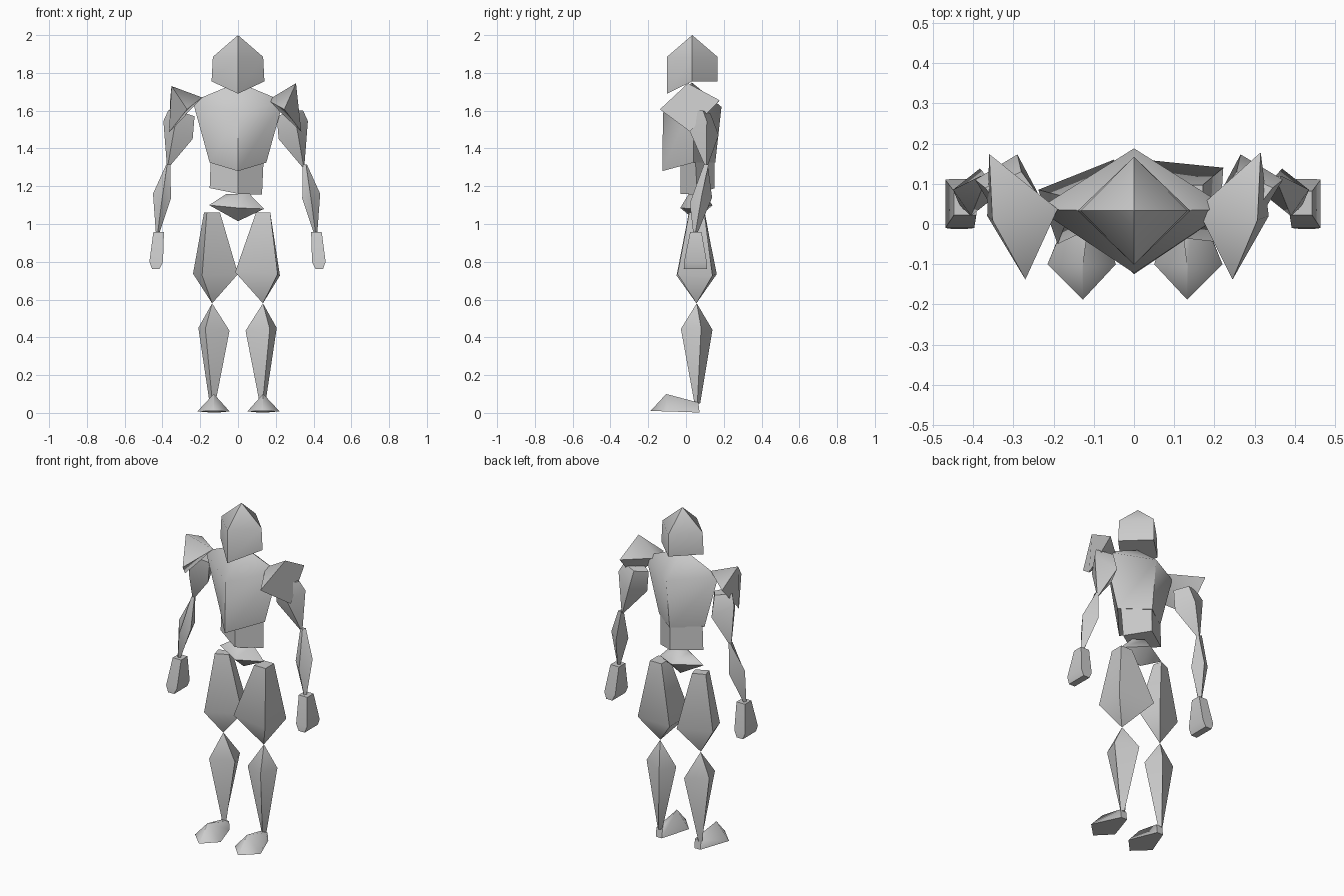
import bpy, bmesh
from math import radians


def loft(name, rings, side=1, dx=0.0):
    """Skin a stack of 4-point rings; a 1-point ring makes a tip. side=-1 mirrors in x."""
    bm = bmesh.new()
    loops = [[bm.verts.new((side * (x + dx), y, z)) for x, y, z in r] for r in rings]
    for a, b in zip(loops, loops[1:]):
        for i in range(4):
            j = (i + 1) % 4
            quad = [a[i % len(a)], a[j % len(a)], b[j % len(b)], b[i % len(b)]]
            bm.faces.new(list(dict.fromkeys(quad)))
    for end in (loops[0], loops[-1]):
        if len(end) > 2:
            bm.faces.new(end)
    bmesh.ops.recalc_face_normals(bm, faces=bm.faces[:])
    me = bpy.data.meshes.new(name)
    bm.to_mesh(me)
    bm.free()
    ob = bpy.data.objects.new(name, me)
    bpy.context.collection.objects.link(ob)
    ob.select_set(True)
    bpy.context.view_layer.objects.active = ob
    return ob


def diamond(cx, cy, rx, ry, z, dz=0.0):
    """Corners: right, back, left, front (front lifted by dz)."""
    return [(cx + rx, cy, z), (cx, cy + ry, z), (cx - rx, cy, z), (cx, cy - ry, z + dz)]


def box(cx, cy, rx, ry, z):
    return [(cx + rx, cy + ry, z), (cx - rx, cy + ry, z),
            (cx - rx, cy - ry, z), (cx + rx, cy - ry, z)]


# Head: faceted helmet with a pointed crown and a dropped chin
loft("head", [diamond(0, .033, .14, .134, 1.755, -.065),
              diamond(0, .033, .133, .134, 1.885), [(0, .033, 2.0)]])

# Torso: diamond section, wide at the shoulders
loft("torso", [
    [(.15, .04, 1.325), (0, .155, 1.325), (-.15, .04, 1.325), (0, -.125, 1.28)],
    [(.24, .037, 1.65), (0, .188, 1.62), (-.24, .037, 1.65), (0, -.122, 1.585)],
    [(0, .03, 1.75)]])

# Waist: slightly slanted diamond block tucked under the chest
loft("waist", [
    [(.127, .06, 1.155), (0, .152, 1.19), (-.15, .05, 1.19), (0, -.03, 1.16)],
    [(.135, .05, 1.33), (0, .15, 1.33), (-.145, .05, 1.33), (0, -.03, 1.33)]])

# Pelvis: flattened spindle
loft("pelvis", [
    [(0, .053, 1.015)],
    [(.138, .05, 1.08), (0, .14, 1.10), (-.153, .05, 1.10), (0, -.03, 1.085)],
    diamond(0, .055, .06, .04, 1.16)])

# Shoulder pads: tilted pyramids pointing inwards
loft("shoulder_pad_right", [
    [(.157, .037, 1.655)],
    [(.307, .01, 1.745), (.315, .178, 1.655), (.335, .02, 1.49), (.245, -.138, 1.607)]])
loft("shoulder_pad_left", [
    [(-.19, .037, 1.67)],
    [(-.352, .01, 1.73), (-.36, .174, 1.65), (-.365, .02, 1.485), (-.27, -.138, 1.607)]])

# Thighs: the two are turned a little differently
loft("thigh_right", [
    [(.132, .055, .58)],
    [(.222, .14, .727), (-.005, .163, .735), (-.015, -.02, .745), (.21, -.045, .735)],
    box(.133, .057, .038, .04, 1.06)])
loft("thigh_left", [
    [(-.137, .055, .58)],
    [(0, .04, .735), (-.05, .16, .735), (-.238, .085, .737), (-.19, -.05, .727)],
    [(-.095, .05, 1.06), (-.11, .1, 1.06), (-.18, .07, 1.06), (-.165, .015, 1.06)]])

for side, label in ((1, "right"), (-1, "left")):
    out = .005 if side < 0 else 0.0
    # Shin: long spindle
    loft("shin_" + label, [
        diamond(.13, .06, .015, .015, .05),
        [(.205, .08, .45), (.08, .14, .44), (.04, .035, .435), (.168, -.027, .445)],
        [(.132, .057, .58)]], side, out)
    # Foot: ridged wedge with a pointed toe
    loft("foot_" + label, [
        [(.15, .072, .002), (.11, .072, .002), (.11, .065, .055), (.15, .065, .055)],
        [(.22, -.1, .008), (.05, -.1, .008), (.132, -.105, .1), (.134, -.105, .1)],
        [(.132, -.188, .01)]], side, -out)
    # Upper arm: blocky at the shoulder, pointed at the elbow
    lean = .025 if side < 0 else 0.0
    loft("upper_arm_" + label, [
        [(.35, .108, 1.29)],
        [(.37, .11, 1.545), (.265, .173, 1.47), (.215, .06, 1.45), (.315, .02, 1.49)],
        [(.345, .09, 1.60), (.255, .13, 1.585), (.205, .06, 1.57), (.29, .02, 1.60)]],
        side, lean)
    # Forearm: spindle leaning outwards
    loft("forearm_" + label, [
        diamond(.41, .05, .01, .012, .955),
        [(.435, .085, 1.16), (.368, .138, 1.14), (.34, .06, 1.135), (.39, .02, 1.11)],
        [(.365, .12, 1.315), (.348, .115, 1.315), (.343, .1, 1.315), (.36, .095, 1.315)]],
        side, lean * .6)
    # Hand: tapered mitten
    loft("hand_" + label, [
        box(.43, .05, .02, .062, .762),
        box(.428, .05, .036, .06, .80),
        box(.415, .052, .028, .03, .958)], side, .005 if side < 0 else 0.0)

# Soften the shallow bends, keep the hard corners
bpy.ops.object.shade_smooth_by_angle(angle=radians(60))
